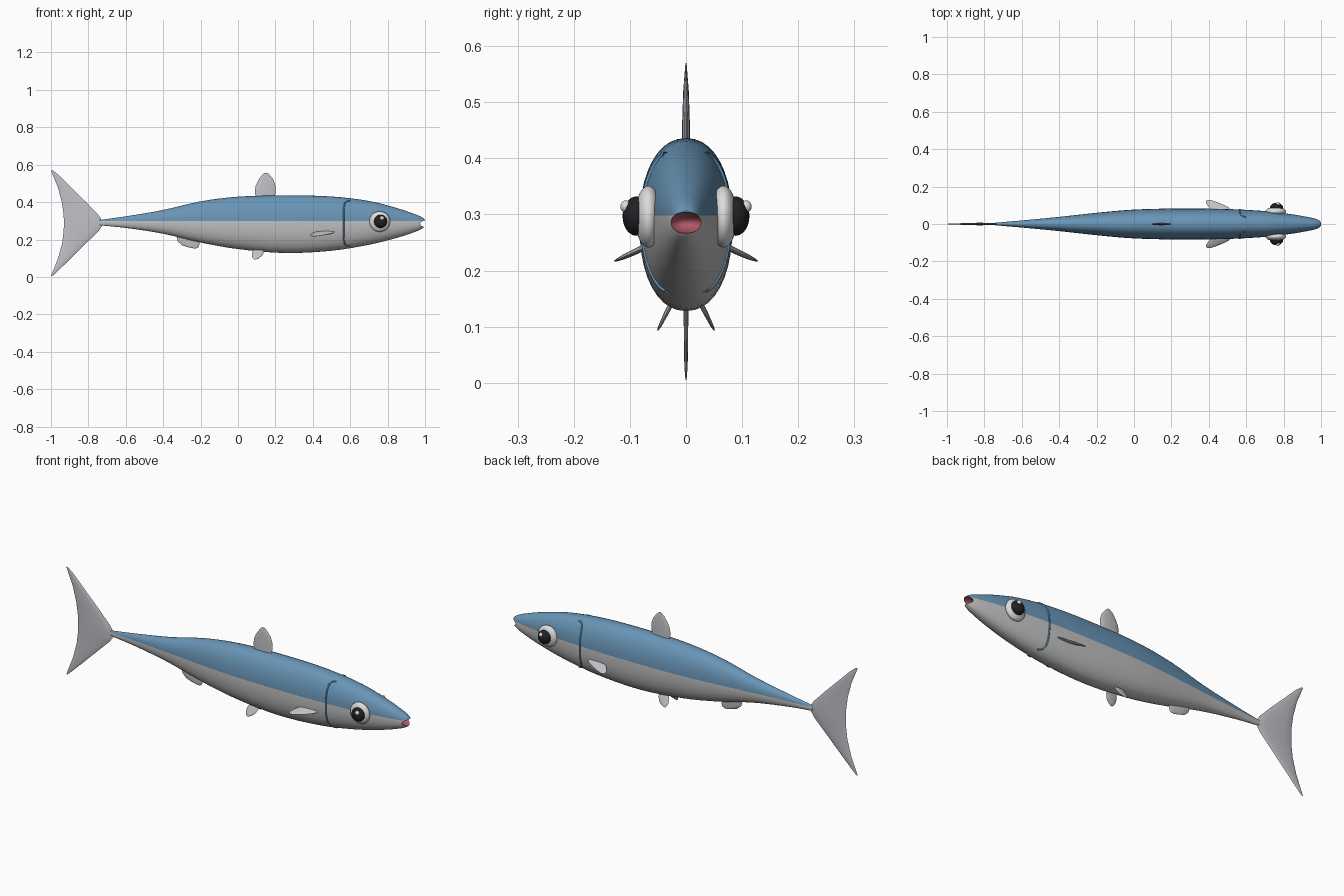
import bpy, bmesh, math
from mathutils import Vector

cube = bpy.data.objects.get("Cube")
if cube:
    bpy.data.objects.remove(cube, do_unlink=True)


def material(name, rgb, rough=0.6):
    m = bpy.data.materials.new(name)
    m.use_nodes = True
    node = m.node_tree.nodes["Principled BSDF"]
    node.inputs["Base Color"].default_value = (*rgb, 1)
    node.inputs["Roughness"].default_value = rough
    m.diffuse_color = (*rgb, 1)
    return m


blue = material("back blue", (0.14, 0.30, 0.47))
silver = material("belly silver", (0.53, 0.53, 0.54))
red = material("mouth red", (0.45, 0.10, 0.13))
fin_grey = material("fin grey", (0.53, 0.53, 0.57))
white = material("eye white", (0.72, 0.72, 0.72))
black = material("pupil black", (0.015, 0.015, 0.017))


def finish(name, bm, mats, smooth=True):
    bmesh.ops.recalc_face_normals(bm, faces=bm.faces)
    mesh = bpy.data.meshes.new(name)
    bm.to_mesh(mesh)
    bm.free()
    ob = bpy.data.objects.new(name, mesh)
    bpy.context.collection.objects.link(ob)
    for m in mats:
        mesh.materials.append(m)
    if smooth:
        smooth_shade(ob)
    return ob


def activate(ob):
    bpy.ops.object.select_all(action="DESELECT")
    ob.select_set(True)
    bpy.context.view_layer.objects.active = ob


def smooth_shade(ob):
    activate(ob)
    bpy.ops.object.shade_smooth_by_angle(angle=math.radians(45))


def loft(rings):
    """Skin a list of closed point rings and cap both ends."""
    bm = bmesh.new()
    loops = [[bm.verts.new(p) for p in ring] for ring in rings]
    n = len(loops[0])
    for a, b in zip(loops, loops[1:]):
        for i in range(n):
            j = (i + 1) % n
            bm.faces.new((a[i], a[j], b[j], b[i]))
    bm.faces.new(loops[0])
    bm.faces.new(loops[-1])
    return bm


# Body stations: x, top z, bottom z, half width
STATIONS = [
    (-0.74, 0.304, 0.276, 0.007), (-0.6, 0.324, 0.262, 0.019),
    (-0.4, 0.358, 0.231, 0.038), (-0.2, 0.404, 0.184, 0.060),
    (0.0, 0.429, 0.149, 0.077), (0.25, 0.436, 0.128, 0.083),
    (0.5, 0.430, 0.140, 0.080), (0.7, 0.406, 0.172, 0.069),
    (0.85, 0.368, 0.209, 0.051), (0.95, 0.334, 0.242, 0.033),
    (0.985, 0.318, 0.259, 0.023), (1.0, 0.306, 0.272, 0.014),
]
POWER = 2.2
WATERLINE = 0.298


def slope(i, k):
    a, b = STATIONS[max(i - 1, 0)], STATIONS[min(i + 1, len(STATIONS) - 1)]
    return (b[k] - a[k]) / (b[0] - a[0])


def body_at(x):
    """Smoothly interpolated top, bottom and half width."""
    i = max(k for k in range(len(STATIONS) - 1) if k == 0 or STATIONS[k][0] <= x)
    a, b = STATIONS[i], STATIONS[i + 1]
    d = b[0] - a[0]
    t = (x - a[0]) / d
    h = t * t * (3 - 2 * t)
    return [a[k] + (b[k] - a[k]) * h + d * t * (1 - t)
            * (slope(i, k) * (1 - t) - slope(i + 1, k) * t) for k in (1, 2, 3)]


def side_y(x, z):
    top, bottom, w = body_at(x)
    u = min(1, abs(2 * z - top - bottom) / (top - bottom))
    return w * (1 - u ** POWER) ** (1 / POWER)


def body_ring(x, n=40):
    top, bottom, w = body_at(x)
    ring = []
    for i in range(n):
        a = math.tau * i / n
        c, s = math.cos(a), math.sin(a)
        y = math.copysign(abs(c) ** (2 / POWER), c) * w
        z = math.copysign(abs(s) ** (2 / POWER), s) * (top - bottom) / 2
        ring.append((x, y, z + (top + bottom) / 2))
    return ring


# Body, blue above the side line and silver below
xs = []
for a, b in zip(STATIONS, STATIONS[1:]):
    xs += [a[0] + (b[0] - a[0]) * k / 4 for k in range(4)]
bm = loft([body_ring(x) for x in xs + [1.0]])
bmesh.ops.bisect_plane(bm, geom=bm.verts[:] + bm.edges[:] + bm.faces[:], dist=1e-5,
                       plane_co=(0, 0, WATERLINE), plane_no=(0, 0, 1))
for f in bm.faces:
    f.material_index = 0 if f.calc_center_median().z > WATERLINE else 1
body = finish("body", bm, [blue, silver, red], smooth=False)


def ellipsoid(name, centre, radii, mats, smooth=True, index=0):
    bm = bmesh.new()
    bmesh.ops.create_uvsphere(bm, u_segments=28, v_segments=18, radius=1)
    bmesh.ops.scale(bm, vec=radii, verts=bm.verts)
    bmesh.ops.translate(bm, vec=centre, verts=bm.verts)
    for f in bm.faces:
        f.material_index = index
    return finish(name, bm, mats, smooth)


# Open mouth with a red lining
cutter = ellipsoid("mouth_cutter", (1.005, 0, 0.285), (0.05, 0.034, 0.019),
                   [blue, silver, red], smooth=False, index=2)
cutter.hide_render = True
cut = body.modifiers.new("mouth", "BOOLEAN")
cut.operation = "DIFFERENCE"
cut.solver = "EXACT"
cut.object = cutter
activate(body)
bpy.ops.object.modifier_apply(modifier=cut.name)
bpy.data.objects.remove(cutter, do_unlink=True)
smooth_shade(body)


def fin(name, rows, place):
    """Rows are span, rear, front, half thickness; place maps to space."""
    rings = []
    for span, rear, front, thick in rows:
        ring = []
        for i in range(12):
            a = math.tau * i / 12
            chord = (rear + front) / 2 + (front - rear) / 2 * math.cos(a)
            ring.append(place(chord, span, thick * math.sin(a)))
        rings.append(ring)
    finish(name, loft(rings), [fin_grey])


def upright(x, z, t):
    return Vector((x, t, z))


# Fins on the centre line
fin("tail_fin", [
    (0.005, -1.0, -0.992, 0.001), (0.03, -0.99, -0.965, 0.003),
    (0.1, -0.962, -0.893, 0.004), (0.18, -0.94, -0.812, 0.005),
    (0.245, -0.932, -0.745, 0.006), (0.287, -0.931, -0.718, 0.007),
    (0.33, -0.932, -0.745, 0.006), (0.4, -0.942, -0.812, 0.005),
    (0.48, -0.963, -0.893, 0.004), (0.545, -0.99, -0.958, 0.003),
    (0.57, -1.0, -0.99, 0.001)], upright)
fin("dorsal_fin", [
    (0.42, 0.095, 0.198, 0.007), (0.46, 0.09, 0.2, 0.007),
    (0.49, 0.095, 0.2, 0.006), (0.52, 0.11, 0.19, 0.005),
    (0.545, 0.128, 0.17, 0.003), (0.557, 0.142, 0.156, 0.001)], upright)
fin("anal_fin", [
    (0.22, -0.33, -0.2, 0.005), (0.19, -0.322, -0.205, 0.005),
    (0.17, -0.3, -0.207, 0.004), (0.158, -0.265, -0.212, 0.003),
    (0.153, -0.24, -0.222, 0.001)], upright)

# Paired fins, eyes and gill lines
for side, s in (("left", 1), ("right", -1)):
    fin(side + "_pectoral_fin", [
        (0.065, 0.425, 0.53, 0.006), (0.09, 0.4, 0.505, 0.006),
        (0.11, 0.386, 0.462, 0.005), (0.122, 0.384, 0.43, 0.003),
        (0.128, 0.392, 0.408, 0.001)],
        lambda x, y, t: Vector((x, s * y, 0.243 - (y - 0.07) * 0.45 + t)))
    fin(side + "_pelvic_fin", [
        (0.15, 0.085, 0.14, 0.005), (0.13, 0.076, 0.138, 0.005),
        (0.113, 0.074, 0.128, 0.004), (0.1, 0.079, 0.112, 0.003),
        (0.093, 0.086, 0.096, 0.001)],
        lambda x, z, t: Vector((x, s * (0.027 + (0.14 - z) * 0.5 + t), z)))

    ellipsoid(side + "_eye", (0.758, s * 0.067, 0.296), (0.055, 0.024, 0.055), [white])
    ellipsoid(side + "_pupil", (0.762, s * 0.088, 0.297), (0.035, 0.025, 0.035), [black])
    ellipsoid(side + "_eye_glint", (0.77, s * 0.107, 0.314), (0.011, 0.01, 0.011), [white])

    curve = bpy.data.curves.new(side + "_gill_line", "CURVE")
    curve.dimensions = "3D"
    curve.bevel_depth = 0.004
    curve.bevel_resolution = 2
    line = curve.splines.new("POLY")
    line.points.add(24)
    for i, p in enumerate(line.points):
        u = i / 12 - 1
        x = 0.565 + 0.035 * abs(u) ** 5
        z = 0.286 + 0.122 * math.sin(u * math.pi / 2)
        p.co = (x, s * side_y(x, z), z, 1)
    curve.materials.append(blue)
    bpy.context.collection.objects.link(bpy.data.objects.new(side + "_gill_line", curve))
